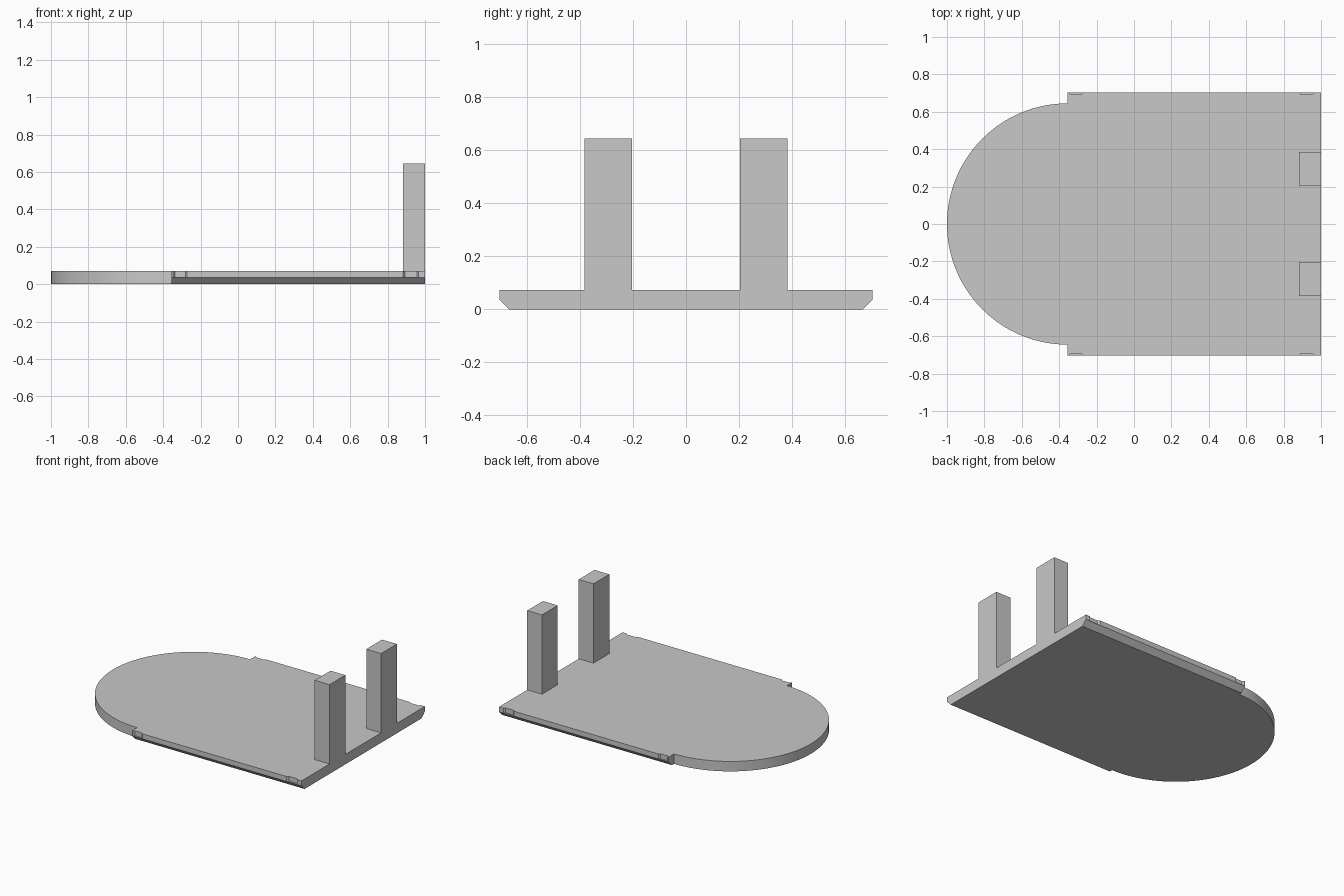
import bpy, bmesh, math
from mathutils import Vector

if "Cube" in bpy.data.objects:
    bpy.data.objects.remove(bpy.data.objects["Cube"], do_unlink=True)

grey = bpy.data.materials.new("plain_grey")
grey.use_nodes = True
colour = (0.58, 0.58, 0.58, 1)
grey.diffuse_color = colour
grey.node_tree.nodes["Principled BSDF"].inputs["Base Color"].default_value = colour

THICK = 0.072      # plate thickness
MID = 0.036        # height where the bevelled underside meets the side
HALF = 0.704       # half width of the straight part
START = -0.355     # where the straight part begins
RADIUS = 0.645     # rounded end


def prism(name, points, sweep):
    """Solid made by sweeping a closed outline along a vector."""
    bm = bmesh.new()
    face = bm.faces.new([bm.verts.new(p) for p in points])
    new = bmesh.ops.extrude_face_region(bm, geom=[face])["geom"]
    moved = [g for g in new if isinstance(g, bmesh.types.BMVert)]
    bmesh.ops.translate(bm, verts=moved, vec=Vector(sweep))
    bmesh.ops.recalc_face_normals(bm, faces=bm.faces)
    mesh = bpy.data.meshes.new(name)
    bm.to_mesh(mesh)
    bm.free()
    mesh.materials.append(grey)
    obj = bpy.data.objects.new(name, mesh)
    bpy.context.collection.objects.link(obj)
    return obj


def combine(target, other, operation):
    """Apply a boolean and discard the helper."""
    mod = target.modifiers.new("combine", 'BOOLEAN')
    mod.operation = operation
    mod.solver = 'EXACT'
    mod.object = other
    bpy.context.view_layer.objects.active = target
    bpy.ops.object.modifier_apply(modifier=mod.name)
    bpy.data.objects.remove(other, do_unlink=True)


# Straight part of the plate, with bevelled lower edges
low = HALF - MID
section = [(-low, 0), (low, 0), (HALF, MID), (HALF, THICK), (-HALF, THICK), (-HALF, MID)]
plate = prism("base_plate", [(START, y, z) for y, z in section], (1 - START, 0, 0))

# Shallow clip notches in both long sides
for side in (-1, 1):
    for x0, x1 in ((-0.348, -0.272), (0.882, 0.966)):
        outline = [(x0 - 0.001, HALF + 0.001), (x1 + 0.001, HALF + 0.001),
                   (x1 - 0.01, HALF - 0.011), (x0 + 0.01, HALF - 0.011)]
        cutter = prism("notch_cutter", [(x, side * y, MID + 0.001) for x, y in outline], (0, 0, 0.1))
        combine(plate, cutter, 'DIFFERENCE')

# Rounded end
steps = 64
arc = [(START - RADIUS * math.sin(math.pi * i / steps),
        RADIUS * math.cos(math.pi * i / steps), 0) for i in range(steps + 1)]
arc += [(START + 0.1, -RADIUS, 0), (START + 0.1, RADIUS, 0)]
combine(plate, prism("rounded_end", arc, (0, 0, THICK)), 'UNION')

bpy.ops.object.select_all(action='DESELECT')
plate.select_set(True)
bpy.context.view_layer.objects.active = plate
bpy.ops.object.shade_smooth_by_angle(angle=math.radians(20))

# Two upright posts at the straight end
for name, y in (("right_post", -0.294), ("left_post", 0.294)):
    foot = [(0.882, y - 0.09), (1, y - 0.09), (1, y + 0.09), (0.882, y + 0.09)]
    prism(name, [(px, py, THICK) for px, py in foot], (0, 0, 0.645 - THICK))
